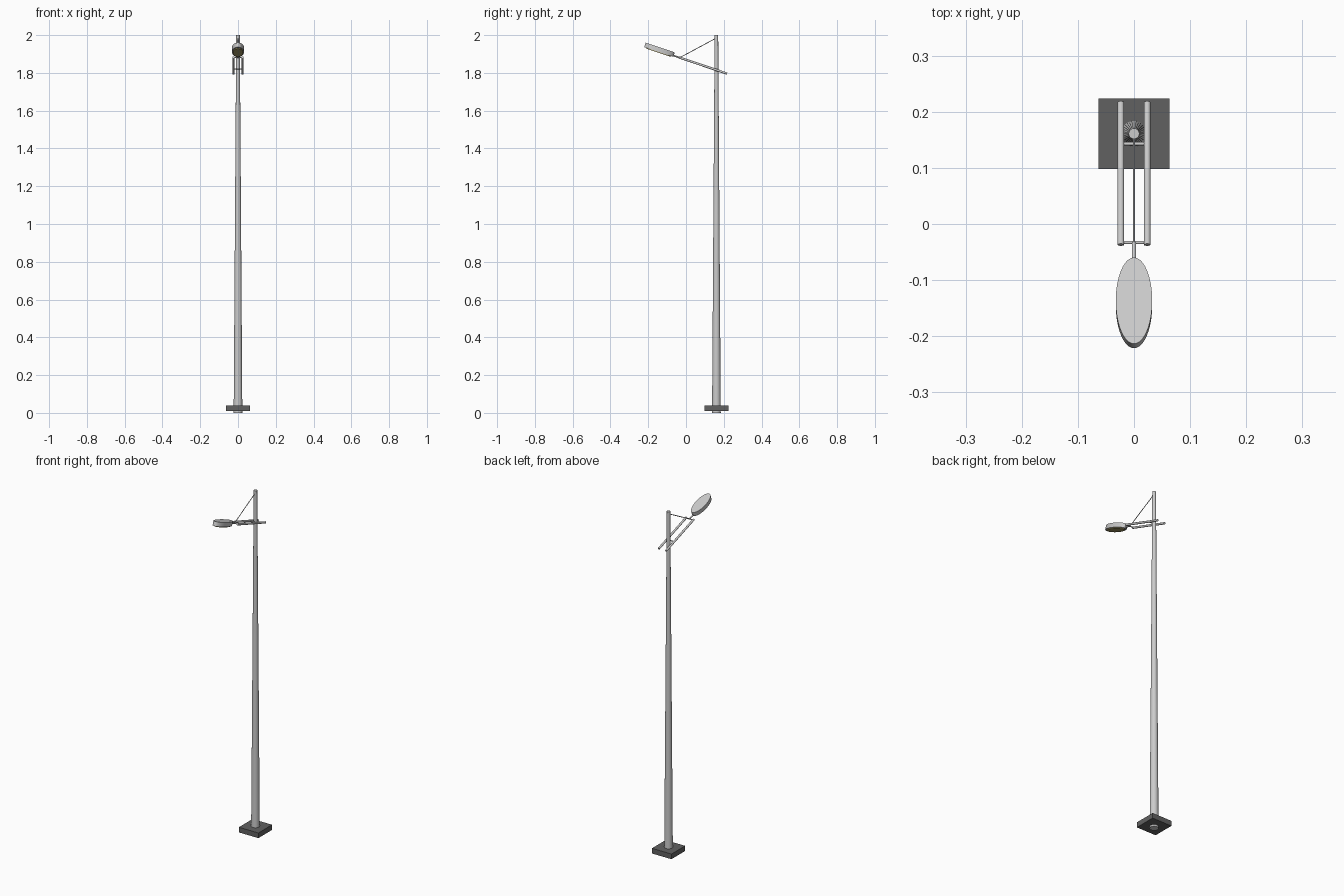
import bpy, math
from mathutils import Vector, Matrix

if "Cube" in bpy.data.objects:
    bpy.data.objects.remove(bpy.data.objects["Cube"])

POLE_Y = 0.161
SLOPE = math.radians(18.6)          # upward tilt of arms and lamp towards the front


def material(name, rgb):
    m = bpy.data.materials.new(name)
    m.diffuse_color = (*rgb, 1)
    m.use_nodes = True
    m.node_tree.nodes["Principled BSDF"].inputs["Base Color"].default_value = m.diffuse_color
    return m


def rod(name, a, b, r1, r2=None, sides=24):
    """Capped cylinder or cone running from a to b."""
    a, b = Vector(a), Vector(b)
    d = b - a
    bpy.ops.mesh.primitive_cone_add(vertices=sides, radius1=r1,
                                    radius2=r1 if r2 is None else r2, depth=d.length)
    o = bpy.context.object
    o.name = name
    o.matrix_world = Matrix.Translation((a + b) / 2) @ d.to_track_quat('Z', 'Y').to_matrix().to_4x4()
    bpy.ops.object.shade_smooth_by_angle(angle=math.radians(35))
    return o


def arm_z(y):
    return 1.882 - (y + 0.037) * math.tan(SLOPE)


def disc(name, rx, ry, z0, z1, mat=None):
    """Elliptical disc in the tilted lamp frame."""
    bpy.ops.mesh.primitive_cylinder_add(vertices=48, radius=1, depth=1)
    o = bpy.context.object
    o.name = name
    o.data.transform(Matrix.Translation((0, 0, (z0 + z1) / 2))
                     @ Matrix.Diagonal((rx, ry, z1 - z0, 1)))
    o.matrix_world = Matrix.Translation((0, -0.141, 1.921)) @ Matrix.Rotation(-SLOPE, 4, 'X')
    if mat:
        o.data.materials.append(mat)
    bpy.ops.object.shade_smooth_by_angle(angle=math.radians(35))
    return o


dark = material("dark_grey", (0.12, 0.12, 0.12))
glass = material("lens_yellow", (0.42, 0.36, 0.15))

# Base plate and tapered pole
bpy.ops.mesh.primitive_cube_add(size=1, location=(0, POLE_Y, 0.025))
base = bpy.context.object
base.name = "base_plate"
base.data.transform(Matrix.Diagonal((0.126, 0.126, 0.03, 1)))
base.data.materials.append(dark)
rod("pole", (0, POLE_Y, 0), (0, POLE_Y, 2.0), 0.023, 0.0095, 32)

# Twin sloping arms
for side, x in (("left", -0.0235), ("right", 0.0235)):
    rod("arm_" + side, (x, -0.037, arm_z(-0.037)), (x, 0.217, arm_z(0.217)), 0.006)

# Cross bars joining the arms
for label, y in (("front", -0.033), ("pole", 0.143)):
    rod("cross_bar_" + label, (-0.0235, y, arm_z(y)), (0.0235, y, arm_z(y)), 0.003, sides=16)

# Lamp neck and diagonal stay
rod("lamp_neck", (0, -0.033, arm_z(-0.033)), (0, -0.085, arm_z(-0.085)), 0.004, sides=16)
rod("stay_wire", (0, -0.033, arm_z(-0.033)), (0, POLE_Y, 1.985), 0.002, sides=12)

# Oval lamp head with lens underneath
disc("lamp_head", 0.0325, 0.081, -0.011, 0.014)
disc("lamp_lens", 0.027, 0.068, -0.015, -0.008, glass)
